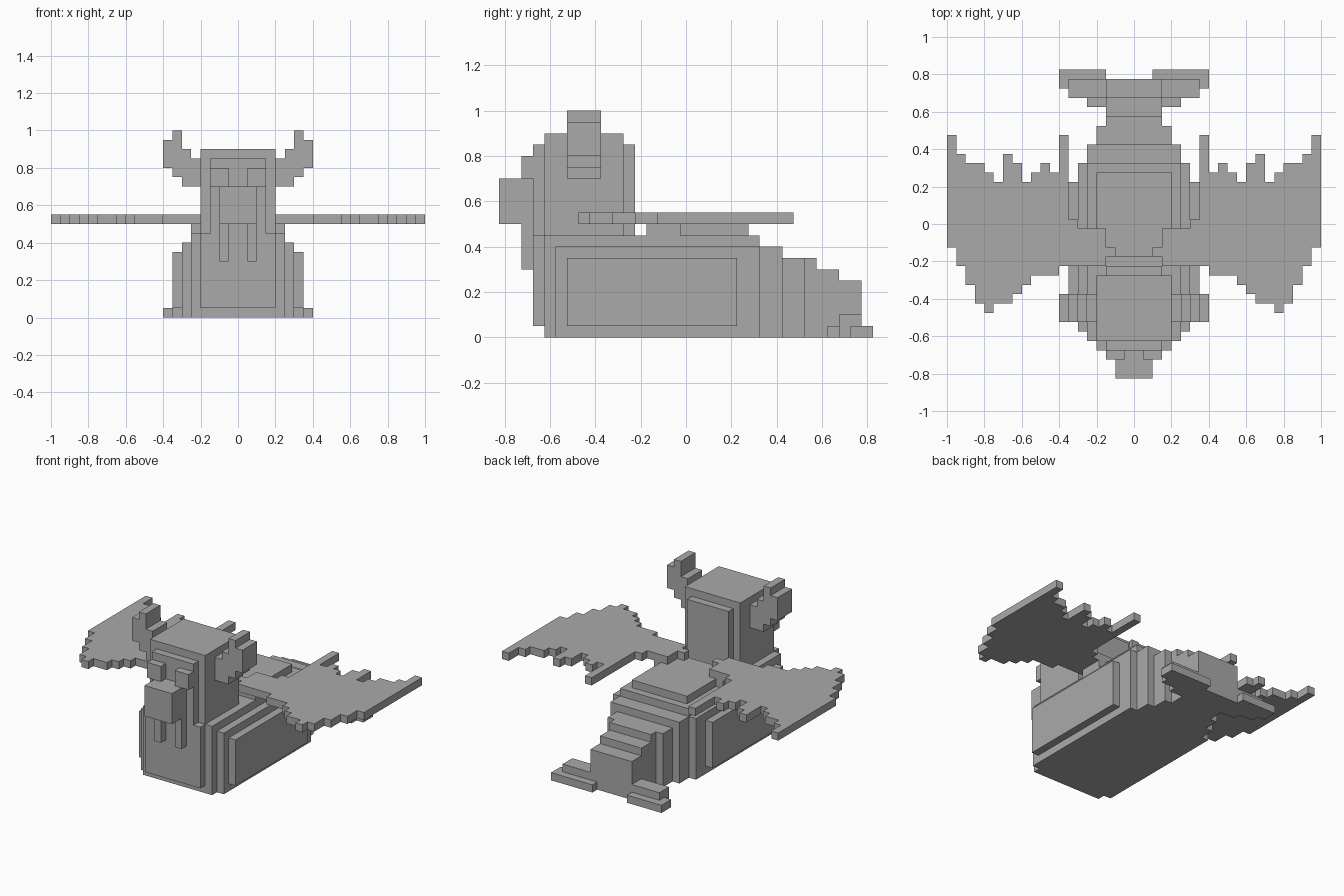
import bpy
import bmesh

U = 0.05       # block size
Y0 = -0.825    # front end of the block grid

if "Cube" in bpy.data.objects:
    bpy.data.objects.remove(bpy.data.objects["Cube"])

grey = bpy.data.materials.new("plain grey")
grey.use_nodes = True
colour = (0.4, 0.4, 0.4, 1)
grey.diffuse_color = colour
grey.node_tree.nodes["Principled BSDF"].inputs["Base Color"].default_value = colour


def prism(name, outline, vector):
    """Extrude a closed outline of grid points into a flat-shaded solid."""
    bm = bmesh.new()
    place = lambda p: (p[0] * U, p[1] * U + Y0, p[2] * U)
    face = bm.faces.new([bm.verts.new(place(p)) for p in outline])
    new = bmesh.ops.extrude_face_region(bm, geom=[face])["geom"]
    moved = [v for v in new if isinstance(v, bmesh.types.BMVert)]
    bmesh.ops.translate(bm, verts=moved, vec=[c * U for c in vector])
    bmesh.ops.recalc_face_normals(bm, faces=bm.faces)
    mesh = bpy.data.meshes.new(name)
    bm.to_mesh(mesh)
    bm.free()
    mesh.materials.append(grey)
    obj = bpy.data.objects.new(name, mesh)
    bpy.context.collection.objects.link(obj)
    return obj


def box(name, x0, x1, y0, y1, z0, z1):
    base = [(x0, y0, z0), (x1, y0, z0), (x1, y1, z0), (x0, y1, z0)]
    return prism(name, base, (0, 0, z1 - z0))


def centred(name, half, y0, y1, z0, z1):
    return box(name, -half, half, y0, y1, z0, z1)


# Body: nested slabs, wider towards the middle
centred("body_core", 5, 4, 23, 0, 9)
centred("body_flank", 6, 5, 23, 0, 8)
centred("body_side_panel", 7, 6, 21, 1, 7)
centred("chest_plate", 4, 3, 4, 1, 9)
centred("shoulder_band", 5, 13, 16, 9, 10)
centred("back_plate", 4, 16, 22, 9, 10)

# Tail: steps down towards the back
centred("rump", 5, 23, 25, 0, 8)
centred("tail_root", 4, 25, 27, 0, 7)
centred("tail_upper", 3, 27, 28, 0, 7)
centred("tail_middle", 3, 28, 30, 0, 6)
centred("tail_end", 3, 30, 32, 0, 5)

# Head
centred("head", 4, 4, 11, 9, 18)
centred("face_plate", 3, 3, 4, 9, 17)
centred("head_back_plate", 3, 11, 12, 9, 17)
centred("muzzle", 2, 0, 3, 10, 14)

# Wing columns from root to tip: front and rear edge
wing_front = [13, 12, 12, 12, 12, 12, 11, 11, 11, 10, 9, 8, 8, 7, 8, 10, 12, 14]
wing_rear = [14, 16, 16, 16, 17, 26, 22, 23, 22, 21, 23, 24, 21, 22, 23, 23, 24, 26]


def stairs(heights, start):
    """Step line that drops repeated levels."""
    pts = []
    for i, h in enumerate(heights):
        if pts and pts[-1][1] == h:
            pts[-1] = (start + i + 1, h)
        else:
            pts += [(start + i, h), (start + i + 1, h)]
    return pts


wing = stairs(wing_front, 2) + stairs(wing_rear, 2)[::-1]

# Horn outline in x and z
horn = [(4, 14), (6, 14), (6, 15), (7, 15), (7, 16), (8, 16), (8, 19),
        (7, 19), (7, 20), (6, 20), (6, 18), (5, 18), (5, 17), (4, 17)]

# Paired parts
for side, s in (("left", 1), ("right", -1)):
    def paired(name, x0, x1, *rest):
        box(side + "_" + name, s * x0, s * x1, *rest)

    prism(side + "_wing", [(s * x, y, 10) for x, y in wing], (0, 0, 1))
    prism(side + "_horn", [(s * x, 6, z) for x, z in horn], (0, 3, 0))
    paired("eye", 1, 3, 2, 3, 14, 16)
    paired("tusk", 1, 2, 2, 3, 6, 10)
    paired("fluke_root", 3, 5, 25 + 4, 30, 0, 1)
    paired("fluke_middle", 3, 7, 30, 31, 0, 1)
    paired("fluke_tip", 3, 8, 31, 33, 0, 1)
    paired("fluke_ridge", 3, 7, 30, 32, 1, 2)

# Left fluke reaches a little further inwards
box("left_fluke_inner", 2, 3, 32, 33, 0, 1)
